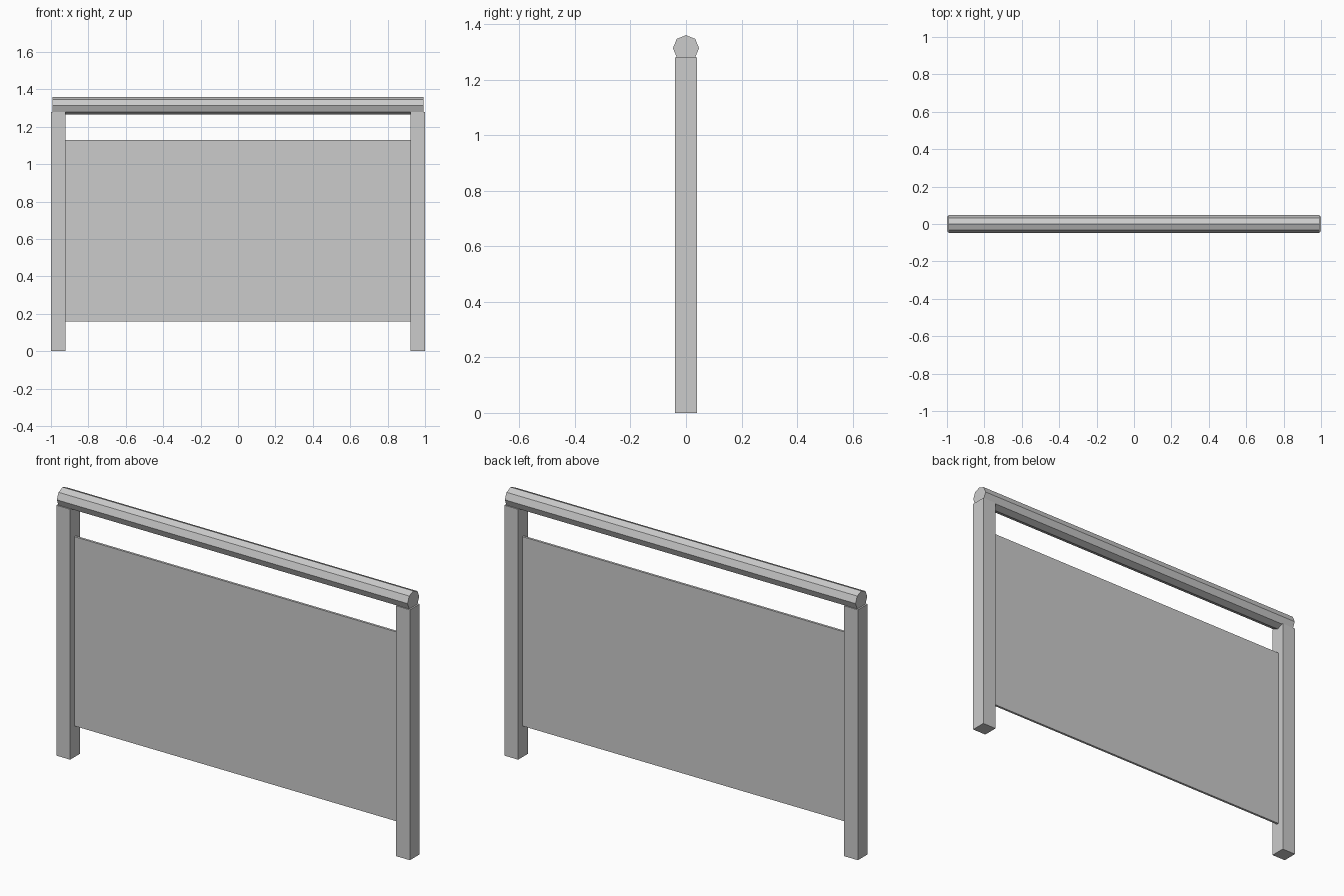
import bpy, math

if "Cube" in bpy.data.objects:
    bpy.data.objects.remove(bpy.data.objects["Cube"])


def box(name, lo, hi):
    """Axis-aligned box between two corners."""
    bpy.ops.mesh.primitive_cube_add(size=1, location=[(a + b) / 2 for a, b in zip(lo, hi)])
    ob = bpy.context.object
    ob.name = name
    ob.scale = [b - a for a, b in zip(lo, hi)]
    bpy.ops.object.transform_apply(location=False, rotation=False, scale=True)
    return ob


# Square posts at both ends
box("left_post", (-1.0, -0.039, 0), (-0.922, 0.039, 1.28))
box("right_post", (0.922, -0.039, 0), (1.0, 0.039, 1.28))

# Thin infill panel between the posts
box("infill_panel", (-0.922, -0.006, 0.16), (0.922, 0.006, 1.128))

# Eight-sided handrail, with a corner pointing straight up
bpy.ops.mesh.primitive_cylinder_add(vertices=8, radius=0.047, depth=1.984,
                                    location=(0, 0, 1.313),
                                    rotation=(0, math.pi / 2, 0))
bpy.context.object.name = "handrail"
